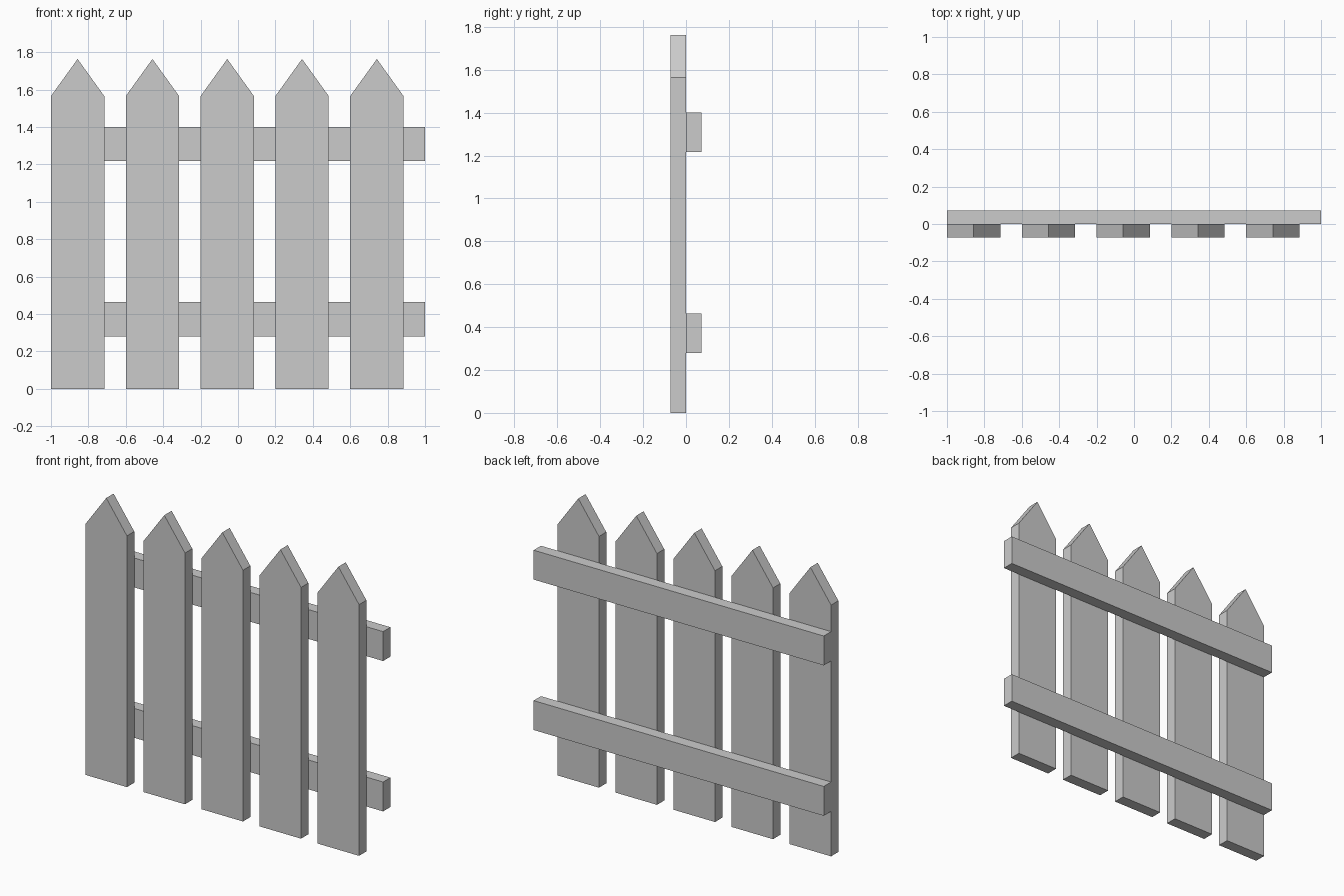
import bpy, bmesh

if "Cube" in bpy.data.objects:
    bpy.data.objects.remove(bpy.data.objects["Cube"])

DEPTH = 0.072


def prism(name, profile, y0, y1):
    """Extrude an x-z outline from y0 to y1."""
    bm = bmesh.new()
    face = bm.faces.new([bm.verts.new((x, y0, z)) for x, z in profile])
    ext = bmesh.ops.extrude_face_region(bm, geom=[face])
    verts = [v for v in ext["geom"] if isinstance(v, bmesh.types.BMVert)]
    bmesh.ops.translate(bm, verts=verts, vec=(0, y1 - y0, 0))
    bmesh.ops.recalc_face_normals(bm, faces=bm.faces)
    mesh = bpy.data.meshes.new(name)
    bm.to_mesh(mesh)
    bm.free()
    obj = bpy.data.objects.new(name, mesh)
    bpy.context.collection.objects.link(obj)
    return obj


# Pointed pickets along the front
W, SHOULDER, TIP = 0.285, 1.565, 1.763
for i in range(5):
    x = -1 + i * 0.4
    prism(f"picket_{i + 1}",
          [(x, 0), (x + W, 0), (x + W, SHOULDER), (x + W / 2, TIP), (x, SHOULDER)],
          -DEPTH, 0)

# Horizontal rails behind the pickets
for name, z0, z1 in (("lower_rail", 0.28, 0.463), ("upper_rail", 1.217, 1.4)):
    prism(name, [(-1, z0), (1, z0), (1, z1), (-1, z1)], 0, DEPTH)
